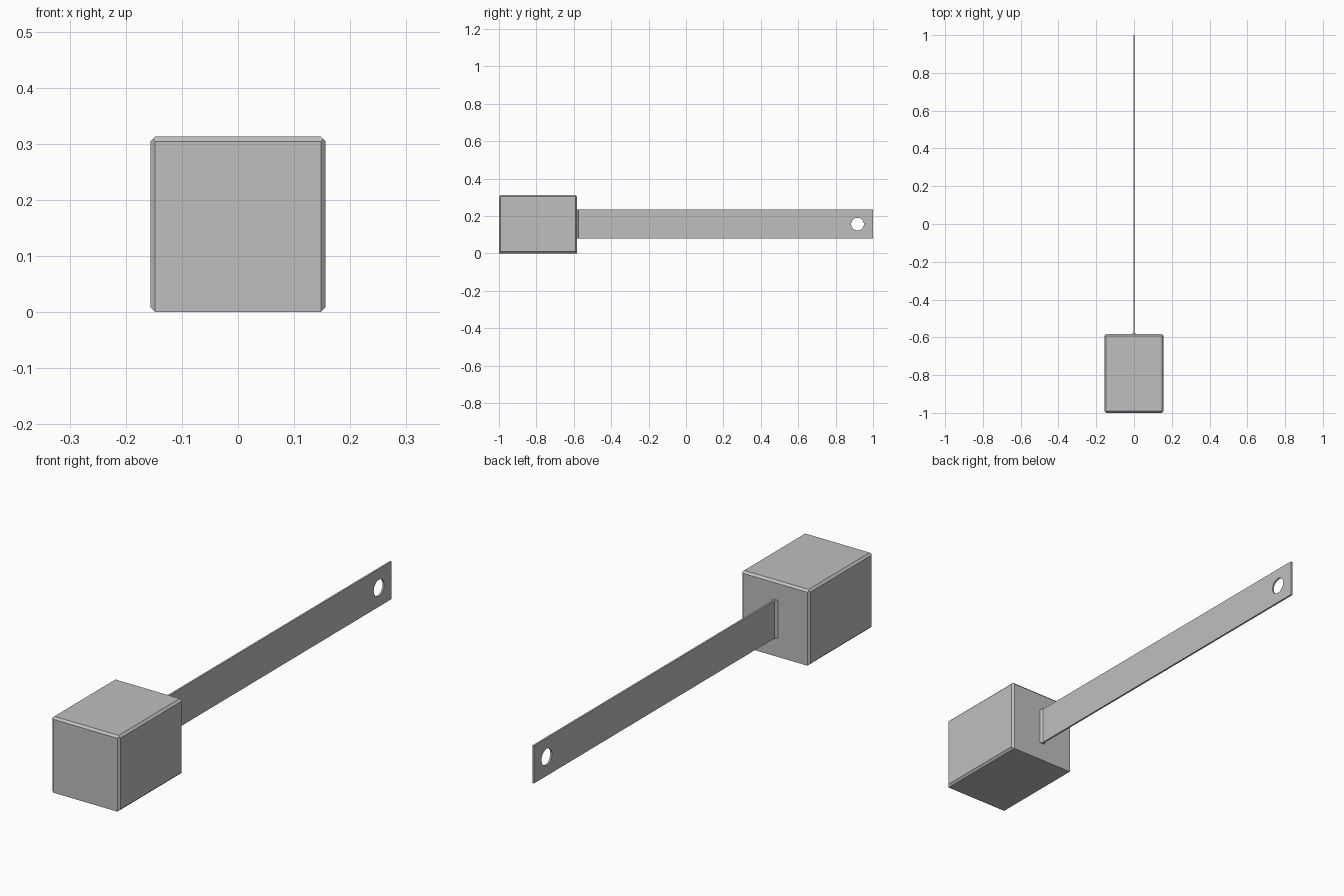
import bpy, bmesh
from mathutils import Vector

if "Cube" in bpy.data.objects:
    bpy.data.objects.remove(bpy.data.objects["Cube"])

W, H, CH = 0.1563, 0.3126, 0.0088     # block half width, height, chamfer
Y0, Y1, Y2 = -1.0, -0.583, 1.0        # block front, block back, strap end
T, MID, HALF = 0.00375, 0.1563, 0.078 # strap half thickness, centre height, half height
WELD = 0.009

steel = bpy.data.materials.new("steel_grey")
steel.diffuse_color = (0.52, 0.52, 0.52, 1)
steel.use_nodes = True
steel.node_tree.nodes["Principled BSDF"].inputs["Base Color"].default_value = steel.diffuse_color


def finish(name, bm):
    bmesh.ops.recalc_face_normals(bm, faces=bm.faces)
    mesh = bpy.data.meshes.new(name)
    bm.to_mesh(mesh)
    bm.free()
    mesh.materials.append(steel)
    ob = bpy.data.objects.new(name, mesh)
    bpy.context.collection.objects.link(ob)
    return ob


def box(lo, hi):
    bm = bmesh.new()
    bmesh.ops.create_cube(bm, size=1)
    for v in bm.verts:
        v.co = [lo[i] + (v.co[i] + 0.5) * (hi[i] - lo[i]) for i in range(3)]
    return bm


# Solid block, chamfered on every edge but the bottom front and bottom back
bm = box((-W, Y0, 0), (W, Y1, H))
half = Vector((W, (Y1 - Y0) / 2, H / 2))
centre = Vector((0, (Y0 + Y1) / 2, H / 2))
cuts = [(sx, sy, 0) for sx in (-1, 1) for sy in (-1, 1)]
cuts += [(sx, 0, sz) for sx in (-1, 1) for sz in (-1, 1)]
cuts += [(0, sy, 1) for sy in (-1, 1)]
for c in cuts:
    n = Vector(c)
    point = centre + half * n - n * (CH / 2)
    res = bmesh.ops.bisect_plane(bm, geom=bm.verts[:] + bm.edges[:] + bm.faces[:],
                                 plane_co=point, plane_no=n, clear_outer=True)
    rim = [e for e in res["geom_cut"] if isinstance(e, bmesh.types.BMEdge)]
    bmesh.ops.contextual_create(bm, geom=rim)
finish("block", bm)

# Flat strap with a round hole near its end
strap = finish("strap", box((-T, Y1, MID - HALF), (T, Y2, MID + HALF)))
bpy.ops.mesh.primitive_cylinder_add(vertices=32, radius=0.034, depth=0.1,
                                    location=(0, 0.917, MID), rotation=(0, 1.570796, 0))
cutter = bpy.context.object
cutter.name = "hole_cutter"
cutter.hide_render = True
cutter.hide_set(True)
cutter.data.materials.append(steel)
mod = strap.modifiers.new("hole", 'BOOLEAN')
mod.operation = 'DIFFERENCE'
mod.solver = 'EXACT'
mod.object = cutter

# Triangular weld beads on both sides of the strap root
for side, name in ((-1, "weld_left"), (1, "weld_right")):
    bm = bmesh.new()
    profile = [(T, Y1), (T + WELD, Y1), (T, Y1 + WELD)]
    face = bm.faces.new([bm.verts.new((side * x, y, MID - HALF)) for x, y in profile])
    ext = bmesh.ops.extrude_face_region(bm, geom=[face])
    top = [v for v in ext["geom"] if isinstance(v, bmesh.types.BMVert)]
    bmesh.ops.translate(bm, verts=top, vec=(0, 0, 2 * HALF))
    finish(name, bm)
